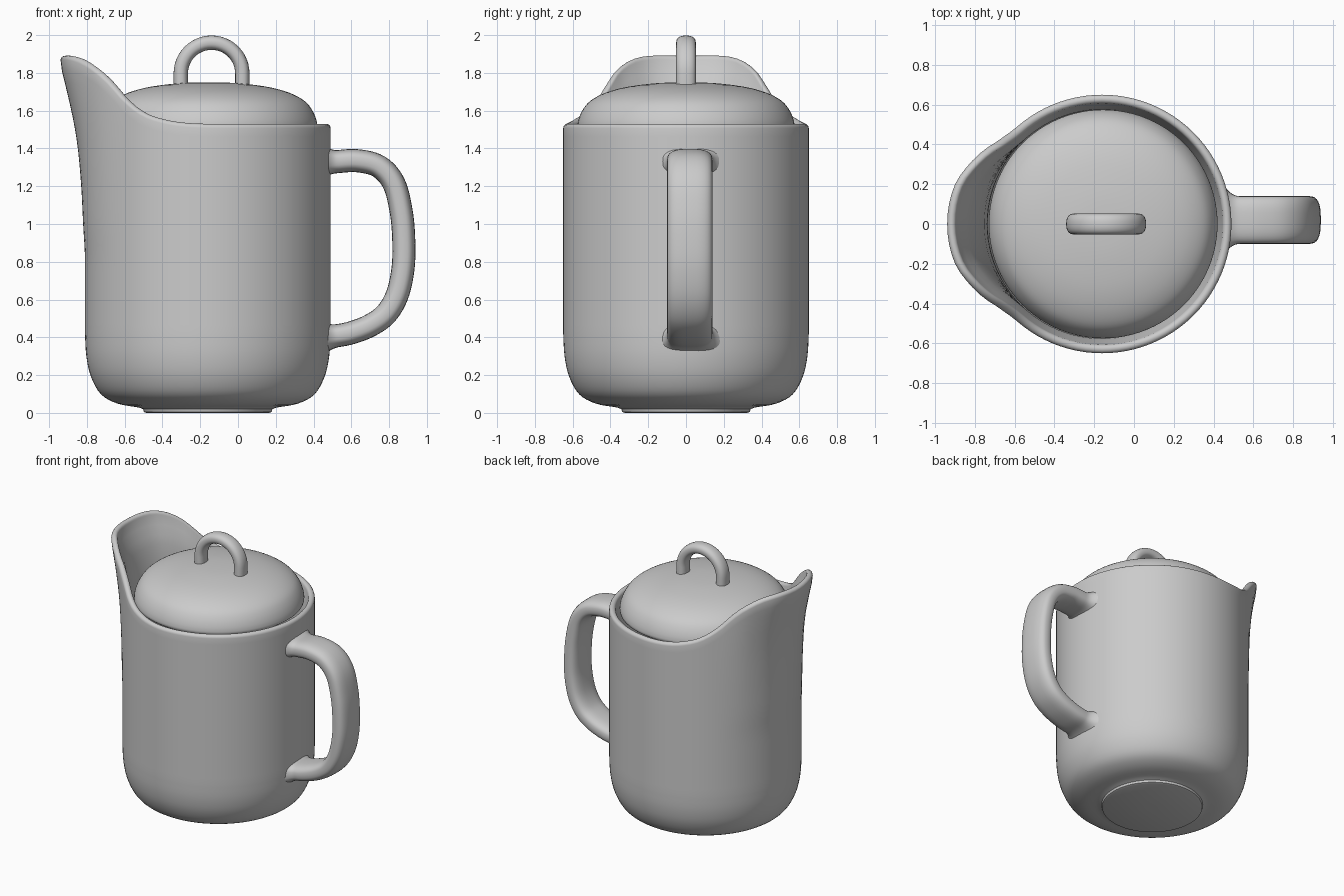
import bpy, bmesh
from math import sin, cos, pi, radians, degrees, copysign, hypot

if "Cube" in bpy.data.objects:
    bpy.data.objects.remove(bpy.data.objects["Cube"])


def smooth_path(pts, n):
    """Catmull-Rom samples through a list of 2D points."""
    p = [pts[0]] + pts + [pts[-1]]
    out = []
    for i in range(1, len(p) - 2):
        a, b, c, d = p[i - 1:i + 3]
        for k in range(n):
            t = k / n
            out.append(tuple(0.5 * (2 * b[j] + (c[j] - a[j]) * t
                       + (2 * a[j] - 5 * b[j] + 4 * c[j] - d[j]) * t * t
                       + (3 * b[j] - a[j] - 3 * c[j] + d[j]) * t ** 3) for j in (0, 1)))
    return out + [pts[-1]]


def table(x, pts):
    """Smooth lookup of y at x, clamped at both ends."""
    if x <= pts[0][0]:
        return pts[0][1]
    if x >= pts[-1][0]:
        return pts[-1][1]

    def slope(i):
        if i in (0, len(pts) - 1):
            return 0
        return (pts[i + 1][1] - pts[i - 1][1]) / (pts[i + 1][0] - pts[i - 1][0])
    i = max(k for k in range(len(pts) - 1) if pts[k][0] <= x)
    (x0, y0), (x1, y1) = pts[i], pts[i + 1]
    h = x1 - x0
    t = (x - x0) / h
    return ((2 * t ** 3 - 3 * t * t + 1) * y0 + (t ** 3 - 2 * t * t + t) * h * slope(i)
            + (3 * t * t - 2 * t ** 3) * y1 + (t ** 3 - t * t) * h * slope(i + 1))


def loft(name, rings):
    """Skin a list of closed rings and cap both ends."""
    bm = bmesh.new()
    rows = [[bm.verts.new(v) for v in r] for r in rings]
    n = len(rows[0])
    for a, b in zip(rows, rows[1:]):
        for i in range(n):
            j = (i + 1) % n
            bm.faces.new((a[i], a[j], b[j], b[i]))
    bm.faces.new(rows[0])
    bm.faces.new(rows[-1])
    bmesh.ops.recalc_face_normals(bm, faces=bm.faces)
    me = bpy.data.meshes.new(name)
    bm.to_mesh(me)
    bm.free()
    ob = bpy.data.objects.new(name, me)
    bpy.context.collection.objects.link(ob)
    bpy.ops.object.select_all(action='DESELECT')
    bpy.context.view_layer.objects.active = ob
    ob.select_set(True)
    bpy.ops.object.shade_smooth_by_angle(angle=radians(45))
    return ob


def sweep(name, path, half_t, half_w, y0, power, scale=lambda x: 1):
    """Sweep a rounded section along a path in the xz plane."""
    rings = []
    for i, (x, z) in enumerate(path):
        a, b = path[max(i - 1, 0)], path[min(i + 1, len(path) - 1)]
        tx, tz = b[0] - a[0], b[1] - a[1]
        l = hypot(tx, tz)
        s = scale(x)
        ring = []
        for k in range(32):
            c, d = cos(k * pi / 16), sin(k * pi / 16)
            u = copysign(abs(c) ** power, c) * half_t * s
            v = copysign(abs(d) ** power, d) * half_w * s
            ring.append((x - tz / l * u, y0 + v, z + tx / l * u))
        rings.append(ring)
    return loft(name, rings)


# Pitcher body: round vessel whose wall rises and flares into a spout at -x
SEG, CX, R, LIP = 96, -0.16, 0.65, 0.022
RIM = [(0, 1.89), (15, 1.89), (24, 1.868), (33, 1.81), (39, 1.75), (47, 1.665),
       (58, 1.59), (68, 1.555), (78, 1.537), (92, 1.53)]
WEIGHT = [(0, 1), (15, .9), (24, .66), (33, .4), (39, .19), (49, 0)]
FLARE = [(.8, 0), (1.0, .01), (1.2, .02), (1.4, .038), (1.55, .062),
         (1.72, .1), (1.82, .124), (1.89, .13)]
angles = [2 * pi * i / SEG for i in range(SEG)]


def body_ring(fn):
    ring = []
    for a in angles:
        phi = degrees(min(a, 2 * pi - a))
        r, z = fn(table(phi, RIM), table(phi, WEIGHT))
        ring.append((CX - r * cos(a), r * sin(a), z))
    return ring


def outer(h, w, t):
    z = .42 + (h - LIP - .42) * t
    return R + w * table(z, FLARE), z


def lip(h, w, a):
    r = R + w * table(h - LIP, FLARE)
    return r - LIP * (1 - cos(a)), h - LIP + LIP * sin(a)


def inner(h, w, t):
    z = h - LIP - (h - LIP - .3) * t
    thick = 2 * LIP + .03 * min(1, (h - LIP - z) / .15)
    return R + w * table(z, FLARE) - thick, z


base = [(.02, 0), (.325, 0), (.338, .005), (.342, .02), (.36, .027)]
base += smooth_path([(.38, .031), (.48, .05), (.565, .098), (.618, .19), (.643, .3), (R, .42)], 4)
rings = [body_ring(lambda h, w, p=p: p) for p in base]
rings += [body_ring(lambda h, w, t=i / 24: outer(h, w, t)) for i in range(1, 25)]
rings += [body_ring(lambda h, w, a=i * pi / 8: lip(h, w, a)) for i in range(1, 8)]
rings += [body_ring(lambda h, w, t=i / 24: inner(h, w, t)) for i in range(25)]
rings += [body_ring(lambda h, w, p=p: p) for p in [(.555, .2), (.5, .13), (.4, .1), (.02, .09)]]
loft("pitcher_body", rings)

# Domed lid
dome = smooth_path([(.015, 1.75), (.15, 1.746), (.3, 1.728), (.4, 1.704), (.47, 1.675),
                    (.52, 1.64), (.552, 1.595), (.57, 1.55), (.575, 1.52)], 3)
dome += [(.573, 1.505), (.56, 1.495), (.015, 1.495)]
loft("lid", [[(-.155 + r * cos(a), r * sin(a), z) for a in angles] for r, z in dome])

# Arched lid knob
arch = [(-.303, 1.7), (-.303, 1.75)]
arch += [(-.14 - .163 * cos(i * pi / 24), 1.797 + .163 * sin(i * pi / 24)) for i in range(25)]
arch += [(.023, 1.75), (.023, 1.7)]
sweep("lid_knob", arch, .038, .052, 0, .85)

# Side handle, flared where it joins the body
grip = smooth_path([(.455, 1.33), (.52, 1.33), (.63, 1.335), (.745, 1.305), (.825, 1.215),
                    (.865, 1.06), (.878, .9), (.873, .76), (.843, .625), (.785, .525),
                    (.7, .463), (.6, .424), (.52, .408), (.455, .4)], 6)
sweep("handle", grip, .061, .12, .02, .72,
      lambda x: 1 + .35 * (max(0, .53 - x) / .07) ** 2)
